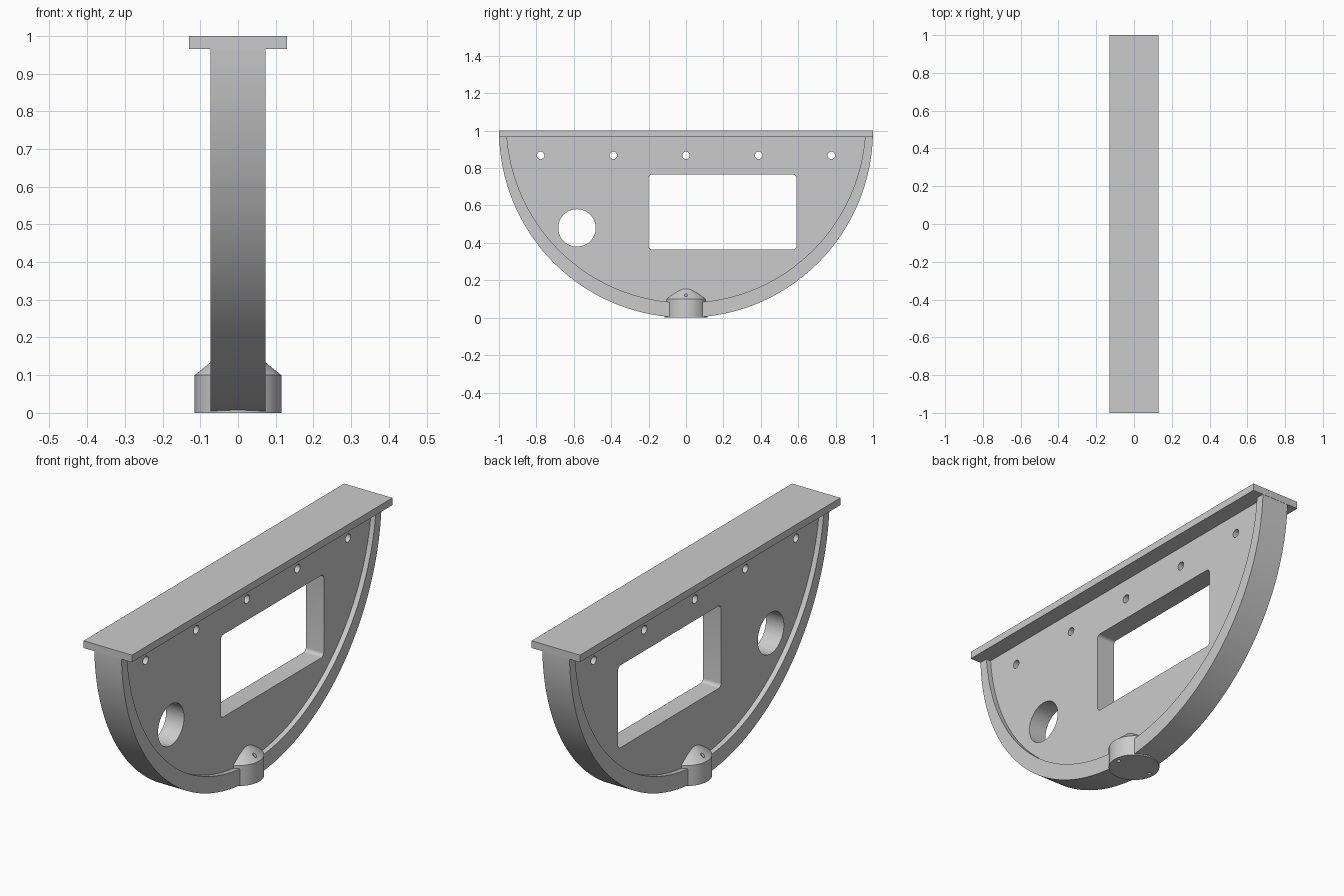
import bpy
import bmesh
from math import cos, sin, pi, sqrt, asin, radians

if "Cube" in bpy.data.objects:
    bpy.data.objects.remove(bpy.data.objects["Cube"], do_unlink=True)

grey = bpy.data.materials.new("plain grey")
grey.use_nodes = True
colour = (0.6, 0.6, 0.6, 1)
grey.diffuse_color = colour
grey.node_tree.nodes["Principled BSDF"].inputs["Base Color"].default_value = colour


def make(name, bm):
    bmesh.ops.recalc_face_normals(bm, faces=bm.faces)
    mesh = bpy.data.meshes.new(name)
    bm.to_mesh(mesh)
    bm.free()
    mesh.materials.append(grey)
    obj = bpy.data.objects.new(name, mesh)
    bpy.context.collection.objects.link(obj)
    return obj


def slab(name, outline, x0, x1):
    """Extrude a (y, z) outline from x0 to x1."""
    bm = bmesh.new()
    face = bm.faces.new([bm.verts.new((x0, y, z)) for y, z in outline])
    new = bmesh.ops.extrude_face_region(bm, geom=[face])["geom"]
    verts = [g for g in new if isinstance(g, bmesh.types.BMVert)]
    bmesh.ops.translate(bm, verts=verts, vec=(x1 - x0, 0, 0))
    return make(name, bm)


def arc(cy, cz, r, a0, a1, n):
    return [(cy + r * cos(a0 + (a1 - a0) * i / n),
             cz + r * sin(a0 + (a1 - a0) * i / n)) for i in range(n + 1)]


def bowl(cz, r, top):
    """Circle segment hanging below a straight top edge."""
    a = asin((top - cz) / r)
    return arc(0, cz, r, -pi - a, a, 128)


def rounded_rect(y0, y1, z0, z1, r):
    corners = [(y1 - r, z1 - r), (y0 + r, z1 - r), (y0 + r, z0 + r), (y1 - r, z0 + r)]
    return [p for k, (y, z) in enumerate(corners)
            for p in arc(y, z, r, k * pi / 2, (k + 1) * pi / 2, 6)]


def lathe(name, profile, x=0, n=96):
    """Stack of rings around a vertical axis; the last point may be a tip."""
    bm = bmesh.new()
    rings = []
    for r, z in profile:
        if r == 0:
            rings.append([bm.verts.new((x, 0, z))] * n)
        else:
            rings.append([bm.verts.new((x + r * cos(2 * pi * i / n), r * sin(2 * pi * i / n), z))
                          for i in range(n)])
    for low, high in zip(rings, rings[1:]):
        for i in range(n):
            j = (i + 1) % n
            quad = [low[i], low[j], high[j], high[i]]
            bm.faces.new(list(dict.fromkeys(quad)))
    bm.faces.new(rings[0])
    if profile[-1][0]:
        bm.faces.new(rings[-1])
    return make(name, bm)


def combine(target, other, operation):
    mod = target.modifiers.new("combine", "BOOLEAN")
    mod.operation = operation
    mod.solver = "EXACT"
    mod.object = other
    bpy.context.view_layer.objects.active = target
    bpy.ops.object.modifier_apply(modifier=mod.name)
    bpy.data.objects.remove(other, do_unlink=True)


RIM, WEB, FLANGE = 0.073, 0.048, 0.13
UNDER = 0.965

# Half-round body with a recess on both sides, leaving a rim and a web
body = slab("half_round_bracket", bowl(1, 0.9995, 0.98), -RIM, RIM)
for s in (-1, 1):
    combine(body, slab("recess", bowl(1.04, 0.96, 0.97), s * WEB, s * 0.2), "DIFFERENCE")

# Top flange
flange = [(-1, UNDER), (1, UNDER), (1, 1), (-1, 1)]
combine(body, slab("top_flange", flange, -FLANGE, FLANGE), "UNION")

# Conical boss at the bottom with two small vertical holes
boss = lathe("bottom_boss", [(0.115, 0), (0.115, 0.1), (0, 0.194)])
for s in (-1, 1):
    combine(boss, lathe("pin_hole", [(0.009, -0.1), (0.009, 0.3)], s * 0.09, 16), "DIFFERENCE")
combine(body, boss, "UNION")

# Window, round opening and the row of bolt holes through the web
openings = [rounded_rect(-0.2, 0.59, 0.365, 0.765, 0.018),
            arc(-0.583, 0.48, 0.1, 0, 2 * pi, 64)[:-1]]
openings += [arc(0.3885 * k, 0.868, 0.02, 0, 2 * pi, 24)[:-1] for k in range(-2, 3)]
for outline in openings:
    combine(body, slab("opening", outline, -0.2, 0.2), "DIFFERENCE")

bpy.ops.object.select_all(action="DESELECT")
body.select_set(True)
bpy.context.view_layer.objects.active = body
bpy.ops.object.shade_smooth_by_angle(angle=radians(25))
